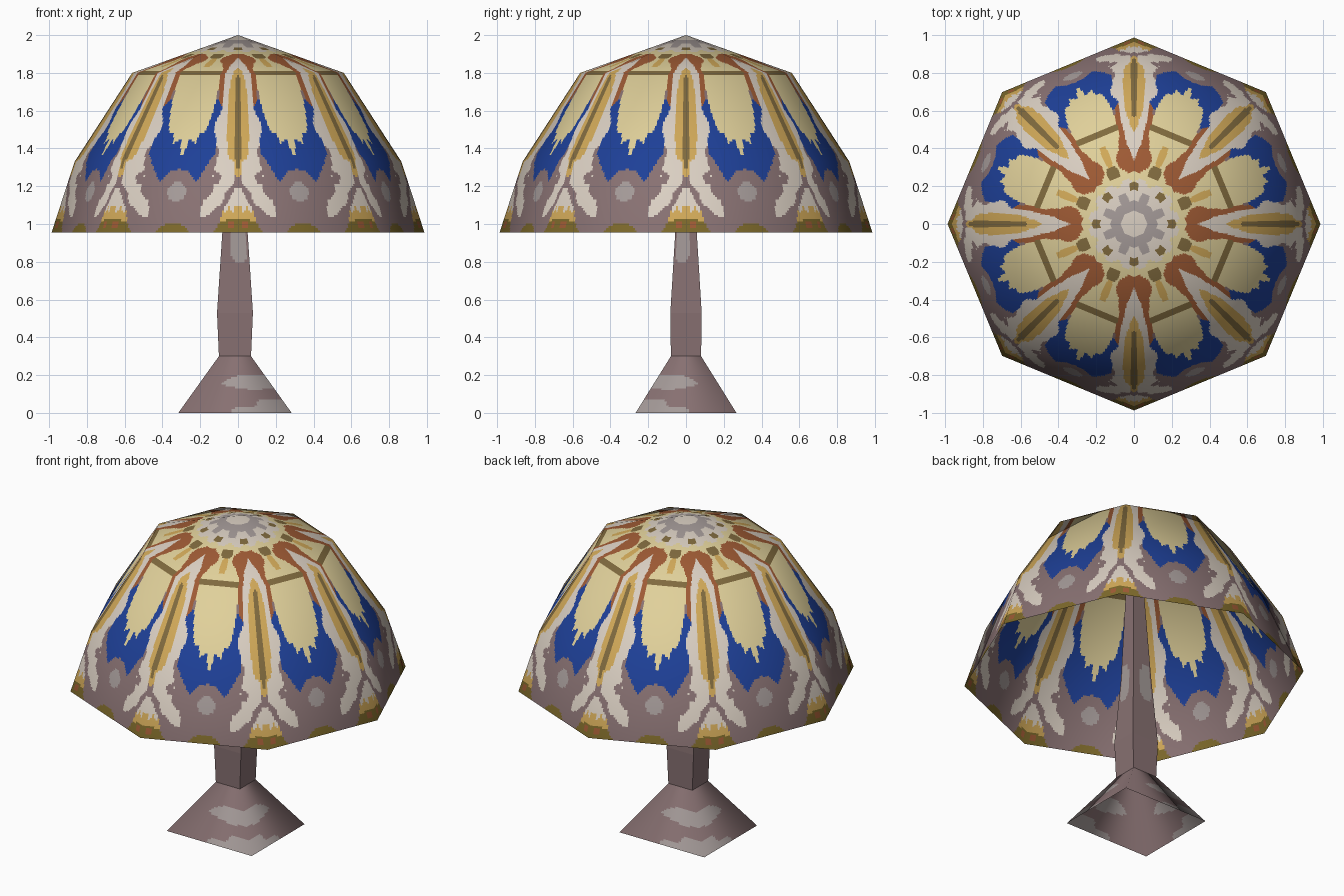
import bpy
import bmesh
import math
from mathutils import Vector

old_cube = bpy.data.objects.get("Cube")
if old_cube:
    bpy.data.objects.remove(old_cube, do_unlink=True)


# Flat colours
def linear(channel):
    c = channel / 255
    return c / 12.92 if c <= 0.04045 else ((c + 0.055) / 1.055) ** 2.4


materials = []
slot = {}


def add_colour(name, red, green, blue):
    mat = bpy.data.materials.new(name)
    colour = (linear(red), linear(green), linear(blue), 1)
    mat.diffuse_color = colour
    mat.use_nodes = True
    mat.node_tree.nodes["Principled BSDF"].inputs["Base Color"].default_value = colour
    slot[name] = len(materials)
    materials.append(mat)


add_colour("mauve", 136, 113, 114)
add_colour("warm white", 218, 207, 194)
add_colour("cream", 224, 208, 154)
add_colour("gold", 208, 168, 88)
add_colour("cobalt blue", 30, 64, 152)
add_colour("rust", 158, 90, 52)
add_colour("umber", 128, 106, 62)
add_colour("olive", 124, 104, 42)
add_colour("grey", 164, 154, 152)


# Painted motifs: outlines in (distance across, height), later ones on top
def inside(outline, px, pz):
    hit = False
    ax, az = outline[-1]
    for bx, bz in outline:
        if (az > pz) != (bz > pz) and px < (bx - ax) * (pz - az) / (bz - az) + ax:
            hit = not hit
        ax, az = bx, bz
    return hit


def disc(height, across, tall):
    steps = [i * math.tau / 24 for i in range(24)]
    return [(across * math.cos(a), height + tall * math.sin(a)) for a in steps]


def band(across_from, across_to, low, high):
    return [(across_from, low), (across_to, low), (across_to, high), (across_from, high)]


shade_motifs = []
stand_motifs = []


def paint(colour, outline, motifs=shade_motifs):
    motifs.append((slot[colour], outline))


def colour_at(motifs, across, height):
    index = slot["mauve"]
    for colour, outline in motifs:
        if inside(outline, across, height):
            index = colour
    return index


EDGE = 1.1   # slightly past the rib, so that motifs meet there
MID = -0.1   # slightly past the panel middle

# Petal panel
paint("warm white", [(EDGE, 1.3), (.68, 1.3), (.64, 1.38), (.5, 1.48), (.55, 1.8), (EDGE, 1.8)])
paint("mauve", [(.45, 1.6), (.68, 1.64), (.66, 1.71), (.5, 1.7)])
paint("mauve", [(.5, 1.32), (.66, 1.32), (.68, 1.37), (.62, 1.42)])
paint("cobalt blue", [(MID, 1.2), (.28, 1.22), (.36, 1.25), (.46, 1.31), (.6, 1.38),
                      (.6, 1.44), (.52, 1.5), (.56, 1.56), (.7, 1.62), (.66, 1.66),
                      (.48, 1.66), (MID, 1.6)])
paint("cream", [(MID, 1.37), (.03, 1.37), (.09, 1.46), (.2, 1.42), (.25, 1.48),
                (.37, 1.49), (.4, 1.53), (.47, 1.6), (.51, 1.7), (.58, 1.8), (MID, 1.8)])

# Cap: cream ground, bosses and star
paint("cream", band(MID, EDGE, 1.8, 2))
paint("umber", band(MID, .62, 1.79, 1.81))
paint("gold", [(MID, 1.878), (.1, 1.876), (.14, 1.85), (.07, 1.83), (MID, 1.83)])
paint("umber", [(MID, 1.902), (.25, 1.902), (.3, 1.888), (.15, 1.874), (MID, 1.874)])
paint("warm white", [(MID, 1.925), (.3, 1.912), (.7, 1.912), (EDGE, 1.925),
                     (EDGE, 2), (MID, 2)])
paint("umber", band(.7, EDGE, 1.918, 1.936))
paint("grey", [(MID, 1.935), (.3, 1.935), (.5, 1.955), (EDGE, 1.955), (EDGE, 2), (MID, 2)])
paint("warm white", band(MID, EDGE, 1.975, 2))

# Ribs: rust flames, white chevron, gold strip, dark line
paint("rust", [(EDGE, 1.9), (.7, 1.9), (.34, 1.882), (.28, 1.864), (.45, 1.85),
               (.56, 1.82), (.52, 1.75), (.58, 1.64), (.68, 1.62), (.8, 1.8), (EDGE, 1.86)])
paint("warm white", [(EDGE, 1.885), (.94, 1.875), (.74, 1.84), (.66, 1.79), (.66, 1.74),
                     (.67, 1.6), (EDGE, 1.6)])
paint("gold", [(EDGE, 1.24), (.9, 1.26), (.8, 1.4), (.78, 1.6), (.8, 1.74),
               (.88, 1.81), (EDGE, 1.84)])
paint("umber", [(EDGE, 1.28), (.955, 1.3), (.935, 1.78), (EDGE, 1.8)])

# Lower border: leaves, buds and roundels
paint("warm white", [(.94, 1.33), (.66, 1.38), (.57, 1.25), (.6, 1.17), (.43, 1.12),
                     (.4, 1.03), (.54, 1.05), (.63, 1.08), (.74, 1.11), (.8, 1.17),
                     (.93, 1.22)])
paint("mauve", [(.72, 1.25), (.6, 1.29), (.56, 1.22), (.66, 1.21)])
paint("warm white", [(EDGE, 1.2), (.96, 1.19), (.86, 1.13), (.74, 1.06), (.74, 1.01), (EDGE, 1)])
paint("gold", [(EDGE, 1.1), (.95, 1.1), (.91, 1.05), (.87, 1.1), (.82, 1.06),
               (.75, 1.07), (.72, 1), (EDGE, 1)])
paint("olive", [(EDGE, 1.02), (.9, 1.03), (.72, 1.01), (.62, .95), (EDGE, .95)])
paint("rust", band(.84, .94, .98, 1.01))
paint("mauve", disc(1.18, .31, .11))
paint("grey", disc(1.17, .15, .053))
paint("olive", disc(.96, .24, .045))

# Worn patches on the foot and stem
paint("grey", [(.3, .15), (.38, .18), (.6, .2), (EDGE, .2), (EDGE, .14), (.75, .12),
               (.5, .135)], stand_motifs)
paint("grey", [(.45, 0), (.5, .03), (.7, .035), (.75, .07), (EDGE, .07), (EDGE, 0)],
      stand_motifs)
paint("grey", [(.36, .83), (.48, .8), (.85, .8), (.95, .84), (.95, 1), (.8, 1.05),
               (.36, 1)], stand_motifs)


# Loft a tube of panels through corner rings, colouring each cell by rule;
# every second panel is mirrored so that patterns meet at the corners
def loft(name, rings, columns, rows, rule, soft_normal=None):
    bm = bmesh.new()
    sides = len(rings[0])
    for low, high, count in zip(rings, rings[1:], rows):
        colours = {}
        for side in range(sides):
            nxt = (side + 1) % sides
            grid = []
            for row in range(count + 1):
                start = low[side].lerp(high[side], row / count)
                end = low[nxt].lerp(high[nxt], row / count)
                grid.append([bm.verts.new(start.lerp(end, col / columns))
                             for col in range(columns + 1)])
            for row in range(count):
                height = low[0].z + (high[0].z - low[0].z) * (row + 0.5) / count
                for col in range(columns):
                    key = (row, columns - 1 - col if side % 2 else col)
                    if key not in colours:
                        colours[key] = rule((key[1] + 0.5) / columns, height)
                    face = bm.faces.new((grid[row][col], grid[row][col + 1],
                                         grid[row + 1][col + 1], grid[row + 1][col]))
                    face.material_index = colours[key]
    bmesh.ops.remove_doubles(bm, verts=bm.verts, dist=0.00001)
    mesh = bpy.data.meshes.new(name)
    bm.to_mesh(mesh)
    bm.free()
    for mat in materials:
        mesh.materials.append(mat)
    if soft_normal:
        mesh.shade_smooth()
        mesh.normals_split_custom_set_from_vertices(
            [soft_normal(v.co).normalized() for v in mesh.vertices])
    obj = bpy.data.objects.new(name, mesh)
    bpy.context.collection.objects.link(obj)


def octagon(radius, height):
    angles = [math.radians(45 * i) for i in range(8)]
    return [Vector((radius * math.cos(a), radius * math.sin(a), height)) for a in angles]


def rectangle(half_x, half_y, height, shift_x=-0.016):
    signs = ((-1, -1), (1, -1), (1, 1), (-1, 1))
    return [Vector((shift_x + sx * half_x, sy * half_y, height)) for sx, sy in signs]


# Eight-sided shade with soft domed shading, each panel mirrored about its middle
loft("lamp_shade",
     [octagon(.987, .955), octagon(.865, 1.33), octagon(.56, 1.8), octagon(.001, 2)],
     64, (32, 40, 40),
     lambda t, z: colour_at(shade_motifs, abs(2 * t - 1), z),
     lambda p: Vector((p.x, p.y, .7 * (p.z - .6))))


def stand_rule(t, z):
    return colour_at(stand_motifs, t, z)


# Flared square foot, open underneath, softly shaded around its corners
loft("lamp_foot", [rectangle(.3, .267, 0), rectangle(.085, .08, .3)],
     32, (30,), stand_rule,
     lambda p: Vector((p.x, p.y, .7 * math.hypot(p.x, p.y))))

# Square stem, swelling at its middle and tapering up into the shade
loft("lamp_stem",
     [rectangle(.085, .08, .3), rectangle(.095, .083, .53),
      rectangle(.067, .057, .955), rectangle(.02, .02, 1.93, 0)],
     12, (4, 24, 24), stand_rule)
